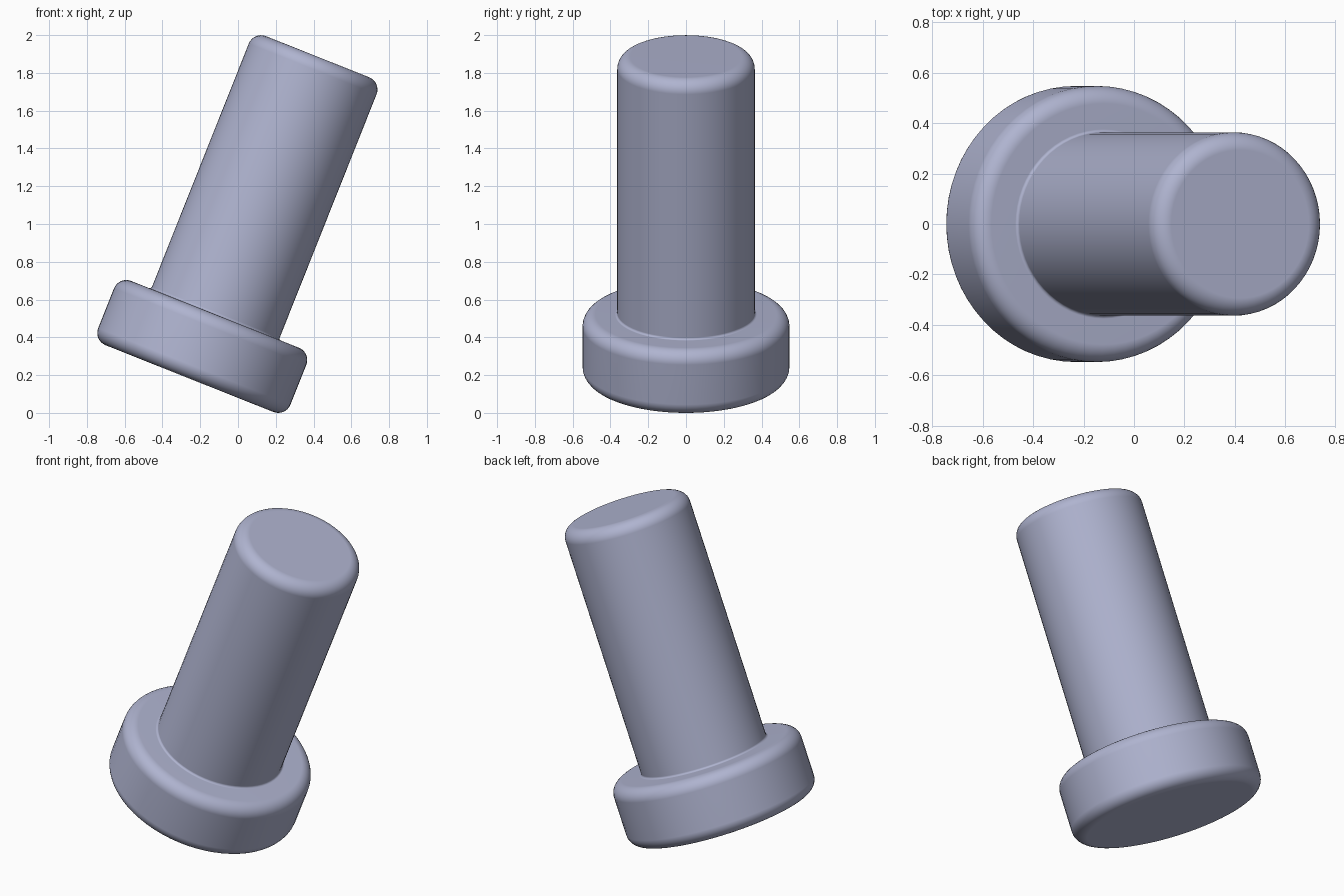
import bpy, bmesh, math
from mathutils import Matrix, Vector

if "Cube" in bpy.data.objects:
    bpy.data.objects.remove(bpy.data.objects["Cube"], do_unlink=True)

HEAD_R, HEAD_H = 0.548, 0.366    # wide flange
SHAFT_R, LENGTH = 0.364, 1.834   # long cylinder, length includes the flange
ROUND, FILLET = 0.07, 0.012      # outer edge rounding, small inner fillet
TILT = math.radians(21.7)
SEGMENTS = 64


def arc(r, z, radius, start, end, steps=8):
    """Points of a rounded corner around centre (r, z), angles in degrees."""
    angles = [math.radians(start + (end - start) * i / steps) for i in range(steps + 1)]
    return [(r + radius * math.cos(a), z + radius * math.sin(a)) for a in angles]


# Half profile from the base cap up to the top cap
profile = (
    arc(HEAD_R - ROUND, ROUND, ROUND, -90, 0)
    + arc(HEAD_R - ROUND, HEAD_H - ROUND, ROUND, 0, 90)
    + arc(SHAFT_R + FILLET, HEAD_H + FILLET, FILLET, 270, 180, 4)
    + arc(SHAFT_R - ROUND, LENGTH - ROUND, ROUND, 0, 90)
)

# Revolve the profile and close both ends
bm = bmesh.new()
verts = [bm.verts.new((r, 0, z)) for r, z in profile]
edges = [bm.edges.new(pair) for pair in zip(verts, verts[1:])]
bmesh.ops.spin(bm, geom=verts + edges, cent=(0, 0, 0), axis=(0, 0, 1),
               angle=2 * math.pi, steps=SEGMENTS, use_merge=True)
bmesh.ops.remove_doubles(bm, verts=bm.verts[:], dist=1e-5)
bmesh.ops.holes_fill(bm, edges=[e for e in bm.edges if e.is_boundary], sides=0)
bmesh.ops.recalc_face_normals(bm, faces=bm.faces[:])
mesh = bpy.data.meshes.new("flanged_pin")
bm.to_mesh(mesh)
bm.free()

pin = bpy.data.objects.new("flanged_pin", mesh)
bpy.context.collection.objects.link(pin)

# Lean the pin towards +x, resting on the rim of its flange
mesh.transform(Matrix.Translation(Vector((-0.257, 0, 0.182))) @ Matrix.Rotation(TILT, 4, "Y"))
lowest = min(v.co.z for v in mesh.vertices)
mesh.transform(Matrix.Translation((0, 0, -lowest)))

# Single lavender grey material
mat = bpy.data.materials.new("lavender_grey")
mat.use_nodes = True
colour = (0.43, 0.455, 0.63, 1)
mat.diffuse_color = colour
mat.node_tree.nodes["Principled BSDF"].inputs["Base Color"].default_value = colour
mesh.materials.append(mat)

# Smooth shading with flat end caps
bpy.ops.object.select_all(action="DESELECT")
pin.select_set(True)
bpy.context.view_layer.objects.active = pin
bpy.ops.object.shade_smooth_by_angle(angle=math.radians(30))
normals = pin.modifiers.new("flat_caps", "WEIGHTED_NORMAL")
normals.keep_sharp = True
